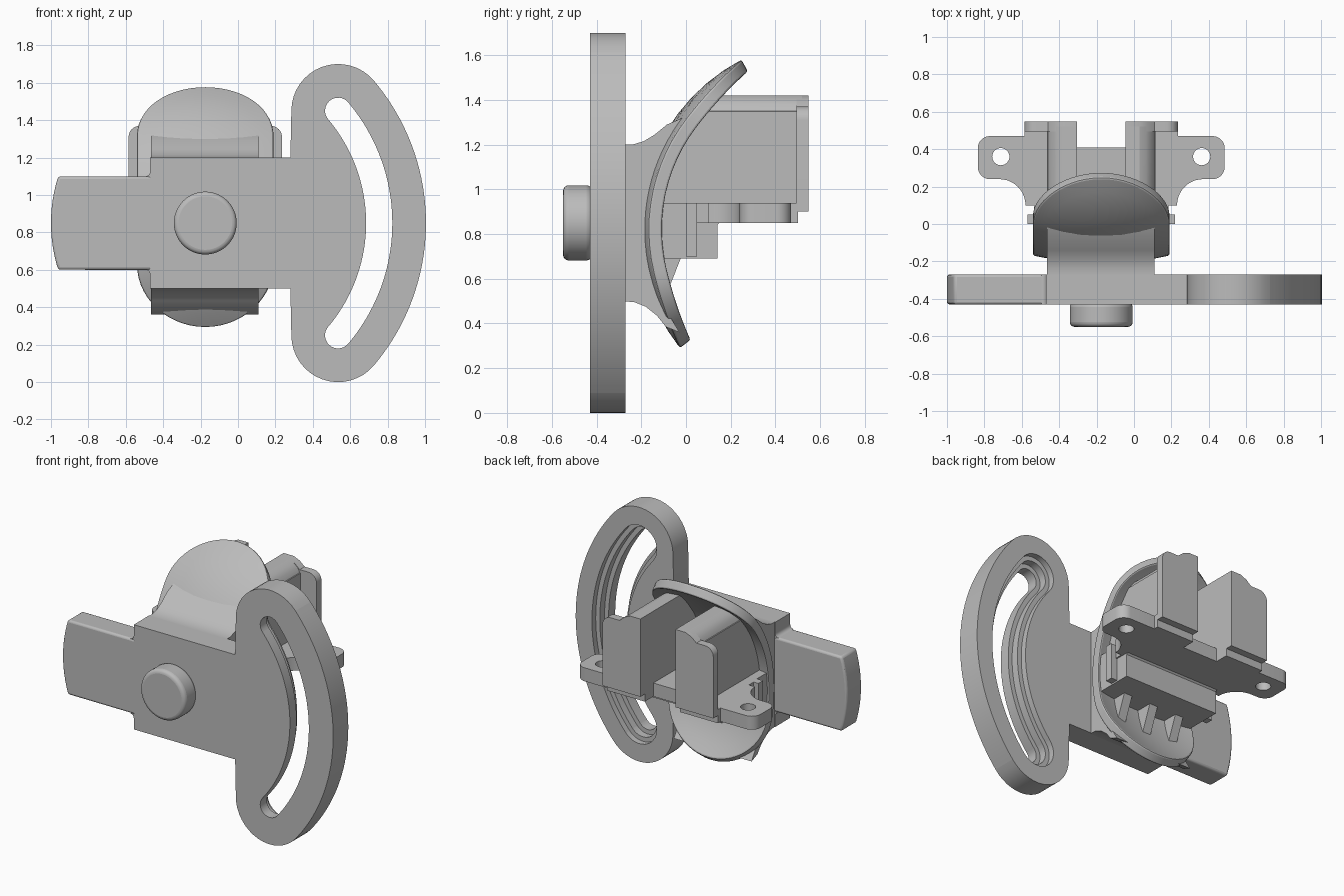
import bpy, bmesh
from math import sin, cos, pi, radians, sqrt
from mathutils import Vector

if "Cube" in bpy.data.objects:
    bpy.data.objects.remove(bpy.data.objects["Cube"])

CX, CZ = -0.175, 0.85          # pivot axis shared by knob, slot and dish
BY, BZ, BR = 0.65, 0.82, 0.86  # dish curvature centre (y, z) and radius

grey = bpy.data.materials.new("warm_grey")
grey.use_nodes = True
tone = (0.5, 0.5, 0.5, 1)
grey.diffuse_color = tone
grey.node_tree.nodes["Principled BSDF"].inputs["Base Color"].default_value = tone


def finish(name, bm, angle=30):
    bmesh.ops.recalc_face_normals(bm, faces=bm.faces)
    mesh = bpy.data.meshes.new(name)
    bm.to_mesh(mesh)
    bm.free()
    mesh.materials.append(grey)
    ob = bpy.data.objects.new(name, mesh)
    bpy.context.collection.objects.link(ob)
    smooth(ob, angle)
    return ob


def activate(ob):
    bpy.ops.object.select_all(action='DESELECT')
    ob.select_set(True)
    bpy.context.view_layer.objects.active = ob


def smooth(ob, angle=30):
    activate(ob)
    bpy.ops.object.shade_smooth_by_angle(angle=radians(angle))


def prism(name, pts, axis, lo, hi):
    """Extrude a 2D outline along one axis."""
    place = {'X': lambda a, b, t: (t, a, b),
             'Y': lambda a, b, t: (a, t, b),
             'Z': lambda a, b, t: (a, b, t)}[axis]
    bm = bmesh.new()
    ends = [[bm.verts.new(place(a, b, t)) for a, b in pts] for t in (lo, hi)]
    n = len(pts)
    for ring in ends:
        bm.faces.new(ring)
    for i in range(n):
        j = (i + 1) % n
        bm.faces.new((ends[0][i], ends[0][j], ends[1][j], ends[1][i]))
    return finish(name, bm)


def box(name, x, y, z):
    return prism(name, [(x[0], y[0]), (x[1], y[0]), (x[1], y[1]), (x[0], y[1])], 'Z', *z)


def arc(c, r, a0, a1, n=16):
    return [(c[0] + r * cos(radians(a0 + (a1 - a0) * i / n)),
             c[1] + r * sin(radians(a0 + (a1 - a0) * i / n))) for i in range(n + 1)]


def bevel(ob, width, segments=3, angle=40):
    m = ob.modifiers.new("bevel", 'BEVEL')
    m.width, m.segments, m.limit_method, m.angle_limit = width, segments, 'ANGLE', radians(angle)
    activate(ob)
    bpy.ops.object.modifier_apply(modifier="bevel")
    smooth(ob)


def cut(ob, cutter):
    cutter.hide_render = True
    m = ob.modifiers.new("cut", 'BOOLEAN')
    m.operation, m.object, m.solver = 'DIFFERENCE', cutter, 'EXACT'
    activate(ob)
    bpy.ops.object.modifier_apply(modifier="cut")
    bpy.data.objects.remove(cutter)
    smooth(ob)


# Slotted plate: rounded sector on the left, clamped body in the middle
PIV, SLOT, A = (CX, CZ), 0.93, 40.2
top = (CX + SLOT * cos(radians(A)), CZ + SLOT * sin(radians(A)))
low = (top[0], 2 * CZ - top[1])
outline = ([(-0.47, 0.5), (0.28, 0.5)] + arc(low, 0.25, -180, -A)
           + arc(PIV, SLOT + 0.25, -A, A, 40) + arc(top, 0.25, A, 180)
           + [(0.28, 1.2), (-0.47, 1.2)])
plate = prism("slotted_plate", outline, 'Y', -0.43, -0.27)


def slot_outline(half):
    return (arc(PIV, SLOT + half, -A, A, 40) + arc(top, half, A, A + 180)
            + arc(PIV, SLOT - half, A, -A, 40) + arc(low, half, 180 - A, 360 - A))


for half, front in ((0.07, -0.6), (0.1, -0.36), (0.13, -0.31)):
    cut(plate, prism("slot_cutter", slot_outline(half), 'Y', front, 0))

# Side arm with a curved end and soft edges
arm = prism("side_arm", arc(PIV, 0.825, 162.4, 197.6, 12) + [(-0.44, 0.6), (-0.44, 1.1)],
            'Y', -0.43, -0.27)
bevel(arm, 0.014)
for s in (-1, 1):
    c = (-0.495, CZ + s * 0.275)
    prism("arm_fillet", arc(c, 0.025, 0, -s * 90, 6) + [(-0.46, CZ + s * 0.245), (-0.46, c[1])],
          'Y', -0.43, -0.27)

# Round knob on the front
knob = prism("front_knob", arc(PIV, 0.168, 0, 360, 64)[:-1], 'Y', -0.55, -0.42)
bevel(knob, 0.025, 4)


# Curved oblong dish: a stadium outline wrapped round a double-curved surface
def on_dish(x, s, depth):
    r = BR - depth + 0.0
    t = s / BR
    return Vector((CX + x, BY - r * cos(t) + x * x / 3.2 * cos(t),
                   BZ + r * sin(t) - x * x / 3.2 * sin(t)))


W, S0, S1 = 0.365, -0.206, 0.568
stadium = arc((0, S1), W, 0, 180, 28)
for i in range(1, 12):
    stadium.append((-W, S1 + (S0 - S1) * i / 12))
stadium += arc((0, S0), W, 180, 360, 28)
for i in range(1, 12):
    stadium.append((W, S0 + (S1 - S0) * i / 12))
mid = (S0 + S1) / 2
bm = bmesh.new()
layers = [(k / 8, 0) for k in range(1, 9)] + [(k / 8, 0.062) for k in range(8, 0, -1)]
rings = [[bm.verts.new(on_dish(x * k, mid + (s - mid) * k, d)) for x, s in stadium]
         for k, d in layers]
for a, b in zip(rings, rings[1:]):
    for i in range(len(a)):
        j = (i + 1) % len(a)
        bm.faces.new((a[i], a[j], b[j], b[i]))
for ring, d in ((rings[0], 0), (rings[-1], 0.062)):
    hub = bm.verts.new(on_dish(0, mid, d))
    for i in range(len(ring)):
        bm.faces.new((ring[i], ring[(i + 1) % len(ring)], hub))
dish = finish("curved_dish", bm)
bevel(dish, 0.01, 2)


def dish_arc(r, z0, z1, n=14):
    return [(BY - sqrt(r * r - (z - BZ) ** 2), z)
            for z in [z0 + (z1 - z0) * i / n for i in range(n + 1)]]


# Flared neck joining plate and dish
neck = ([(-0.28, 0.5), (-0.28, 1.2), (-0.24, 1.2), (-0.19, 1.215), (-0.14, 1.245), (-0.085, 1.29)]
        + dish_arc(0.82, 1.33, 0.36)
        + [(-0.09, 0.385), (-0.13, 0.435), (-0.18, 0.475), (-0.23, 0.495)])
prism("flared_neck", neck, 'X', -0.465, 0.11)

# Base shelf with two screw ears, mirrored about the pivot
half = ([(0.36, 0.0), (0.36, 0.1), (0.405, 0.1)] + arc((0.545, 0.1), 0.14, 180, 90, 10)
        + arc((0.595, 0.305), 0.065, -90, 0, 8) + arc((0.595, 0.405), 0.065, 0, 90, 8)
        + [(0.41, 0.47), (0.41, 0.5), (0.13, 0.5), (0.13, 0.41)])
shelf = prism("eared_shelf", [(CX + u, y) for u, y in half]
              + [(CX - u, y) for u, y in reversed(half)], 'Z', 0.85, 0.94)
for s in (-1, 1):
    cut(shelf, prism("hole_cutter", arc((CX + s * 0.537, 0.36), 0.046, 0, 360, 32)[:-1], 'Z', 0.8, 1))

# Lower block behind the dish, with a small lead-in at its back edge
prism("lower_block", dish_arc(0.82, 0.69, 0.94, 6)
      + [(0.16, 0.94), (0.16, 0.86), (0.14, 0.84), (0.14, 0.69)], 'X', CX - 0.35, CX + 0.35)

# Small gussets under the block
for i in (-1, 0, 1):
    x = CX + i * 0.2
    prism("gusset", dish_arc(0.83, 0.48, 0.7, 6) + [(-0.02, 0.7)], 'X', x - 0.03, x + 0.03)

# Walls, end flanges and side rails on both sides
wall_side = dish_arc(0.82, 0.9, 1.42) + [(0.52, 1.42), (0.52, 0.9)]
for s, side in ((1, "left"), (-1, "right")):
    def mx(u):
        return CX + s * u
    wall = prism(side + "_wall", wall_side, 'X', *sorted((mx(0.13), mx(0.29))))
    slope = [(mx(0.205), 1.5), (mx(0.205), 1.42), (mx(0.24), 1.405), (mx(0.27), 1.38),
             (mx(0.285), 1.35), (mx(0.4), 1.3), (mx(0.4), 1.5)]
    cut(wall, prism("slope_cutter", slope, 'Y', -0.2, 0.6))
    flange = ([(0.13, 0.9), (0.41, 0.9)] + arc((0.35, 1.31), 0.06, 0, 90, 8)
              + [(0.285, 1.37), (0.25, 1.4), (0.205, 1.42), (0.13, 1.42)])
    prism(side + "_flange", [(mx(u), z) for u, z in flange], 'Y', 0.495, 0.547)
    box(side + "_rail", sorted((mx(0.33), mx(0.395))), (0.0, 0.05), (0.7, 0.94))
